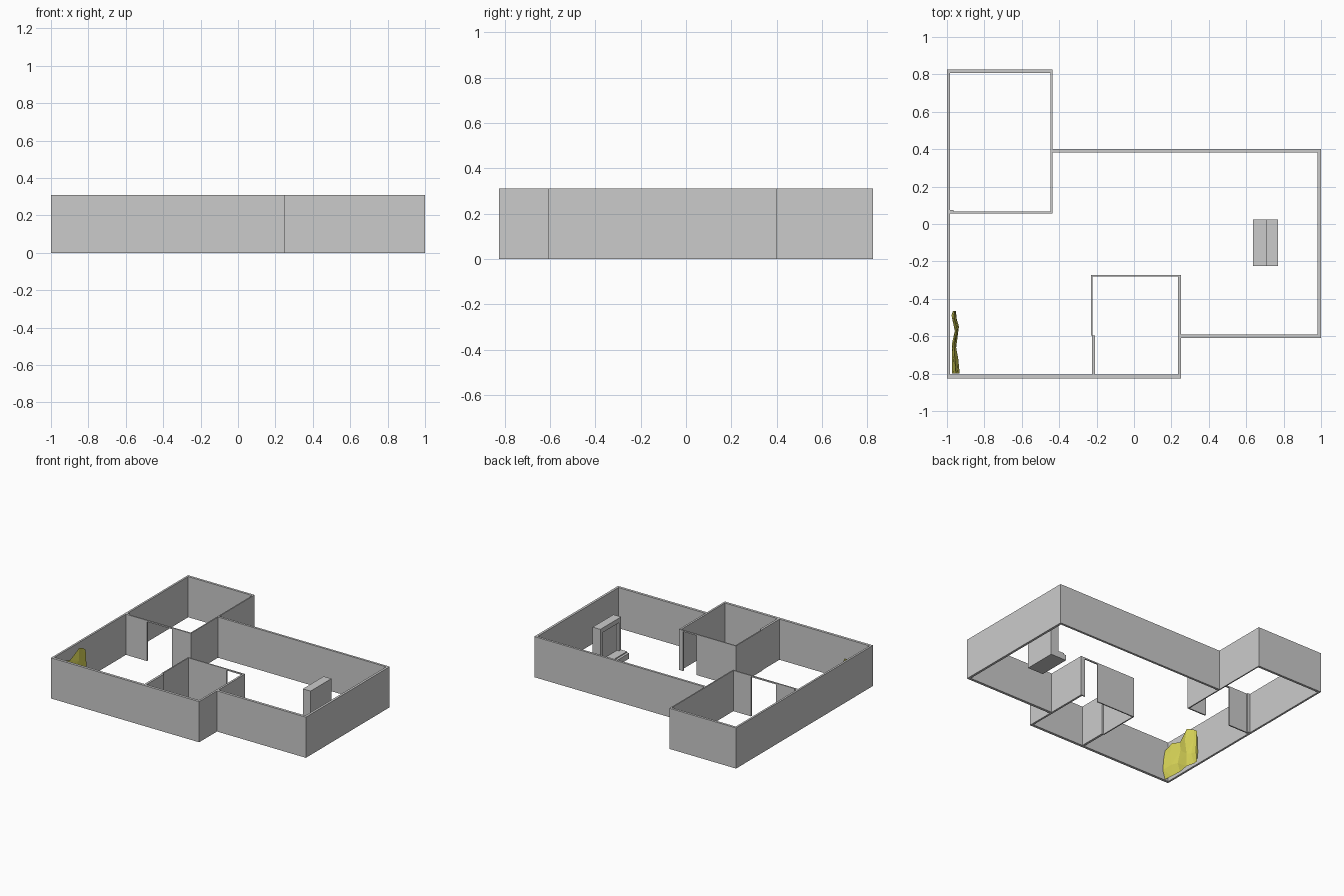
import bpy, bmesh

if "Cube" in bpy.data.objects:
    bpy.data.objects.remove(bpy.data.objects["Cube"])

H = 0.31          # wall height
DOOR = 0.30       # door head height


def box(name, x0, x1, y0, y1, z0=0.0, z1=H):
    bm = bmesh.new()
    bmesh.ops.create_cube(bm, size=1)
    for v in bm.verts:
        v.co.x = x1 if v.co.x > 0 else x0
        v.co.y = y1 if v.co.y > 0 else y0
        v.co.z = z1 if v.co.z > 0 else z0
    return finish(name, bm)


def finish(name, bm):
    bmesh.ops.recalc_face_normals(bm, faces=bm.faces)
    me = bpy.data.meshes.new(name)
    bm.to_mesh(me)
    bm.free()
    ob = bpy.data.objects.new(name, me)
    bpy.context.collection.objects.link(ob)
    return ob


# Outer wall ring, extruded from inner and outer outlines
outer = [(-1, -.825), (.25, -.825), (.25, -.61), (1, -.61), (1, .40),
         (-.437, .40), (-.437, .825), (-1, .825)]
inner = [(-.985, -.805), (.235, -.805), (.235, -.59), (.982, -.59), (.982, .383),
         (-.446, .383), (-.446, .807), (-.985, .807)]
bm = bmesh.new()
rings = [[bm.verts.new((x, y, z)) for x, y in pts]
         for pts, z in ((outer, 0), (outer, H), (inner, H), (inner, 0))]
n = len(outer)
for k in range(4):
    a, b = rings[k], rings[(k + 1) % 4]
    for i in range(n):
        j = (i + 1) % n
        bm.faces.new((a[i], a[j], b[j], b[i]))
finish("outer_walls", bm)

# Back room partitions with a doorway
box("back_room_side_wall", -.446, -.437, .056, .383)
box("back_room_wall_left", -.985, -.807, .056, .066)
box("back_room_wall_right", -.595, -.446, .056, .066)
box("back_room_door_head", -.807, -.595, .056, .066, DOOR, H)
box("back_room_wall_pier", -.985, -.965, .066, .076)

# Small front room partitions with a doorway
box("small_room_side_wall", .235, .25, -.59, -.272)
box("small_room_thin_wall", -.23, -.221, -.595, -.272)
box("small_room_thick_wall", -.225, -.208, -.805, -.595)
box("small_room_wall_left", -.221, .10, -.281, -.272)
box("small_room_wall_right", .215, .235, -.281, -.272)
box("small_room_door_head", .10, .215, -.281, -.272, DOOR, H)

# Fireplace: chimney breast with shallow framed recess, and a hearth
box("chimney_back", .722, .77, -.225, .025, 0, .30)
for name, y0, y1, z0, z1 in (("left", 0.0, .025, .05, .30),
                             ("right", -.225, -.20, .05, .30),
                             ("top", -.20, 0.0, .265, .30)):
    box("chimney_frame_" + name, .705, .722, y0, y1, z0, z1)
box("hearth", .655, .722, -.225, .025, 0, .05)
box("hearth_lip", .637, .655, -.225, .025, 0, .042)

# Crumpled yellow sheet leaning in the corner: (y, top, centre x, half thickness)
stations = [(-.80, .23, -.952, .02), (-.73, .262, -.957, .017), (-.65, .235, -.962, .011),
            (-.56, .298, -.947, .011), (-.50, .27, -.962, .014), (-.465, .245, -.96, .008)]
bm = bmesh.new()
loops = []
for i, (y, top, cx, t) in enumerate(stations):
    s = .012 if i % 2 else -.012
    prof = [(0, 0, 0), (t, .3, s), (t * .6, .7, -s), (0, 1, 0), (-t * .6, .65, s), (-t, .3, -s)]
    loops.append([bm.verts.new((cx + dx, y + (dy if 0 < i < 5 else 0), top * f))
                  for dx, f, dy in prof])
for a, b in zip(loops, loops[1:]):
    for i in range(6):
        bm.faces.new((a[i], a[(i + 1) % 6], b[(i + 1) % 6], b[i]))
bm.faces.new(loops[0])
bm.faces.new(loops[-1])
bmesh.ops.triangulate(bm, faces=bm.faces)
sheet = finish("crumpled_sheet", bm)
mat = bpy.data.materials.new("yellow")
mat.diffuse_color = (0.72, 0.69, 0.10, 1)
mat.use_nodes = True
mat.node_tree.nodes["Principled BSDF"].inputs["Base Color"].default_value = mat.diffuse_color
sheet.data.materials.append(mat)
